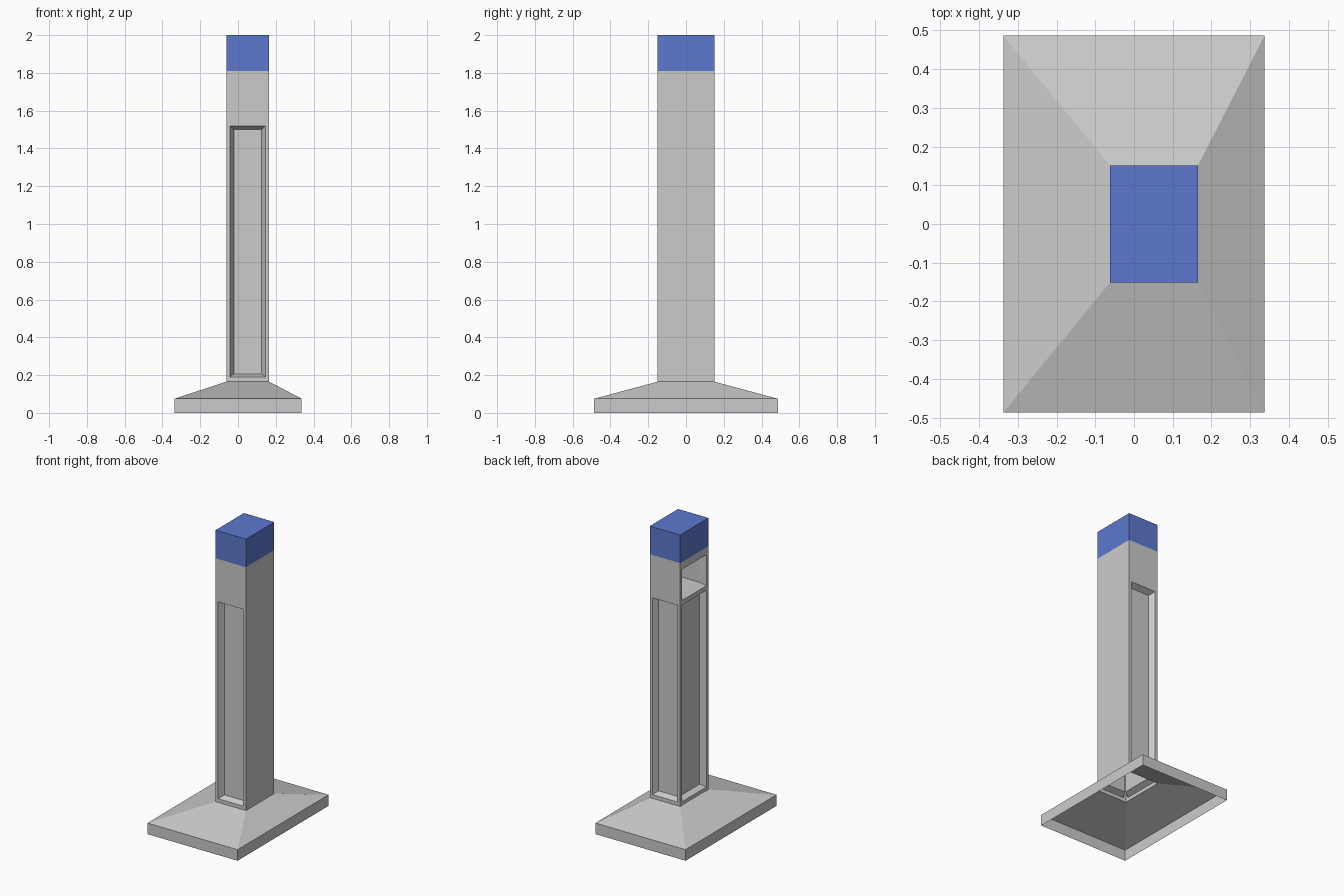
import bpy
from mathutils import Vector

if "Cube" in bpy.data.objects:
    bpy.data.objects.remove(bpy.data.objects["Cube"])

Z = Vector((0, 0, 1))
X0, X1, Y = -0.062, 0.165, 0.151      # column footprint
FOOT, NECK, TOP = 0.165, 1.81, 2.0    # column bottom, cap start, cap top


def make(name, lofts):
    """Each loft is (rings of 4 points, close_last_ring)."""
    verts, faces = [], []
    for rings, cap in lofts:
        s = len(verts)
        for r in rings:
            verts += [tuple(p) for p in r]
        for k in range(len(rings) - 1):
            a, b = s + 4 * k, s + 4 * k + 4
            for i in range(4):
                j = (i + 1) % 4
                faces.append((a + i, a + j, b + j, b + i))
        if cap:
            e = s + 4 * len(rings) - 4
            faces.append((e, e + 1, e + 2, e + 3))
    me = bpy.data.meshes.new(name)
    me.from_pydata(verts, [], faces)
    ob = bpy.data.objects.new(name, me)
    bpy.context.collection.objects.link(ob)
    return ob


def flat(x0, x1, y0, y1, z):
    return [(x0, y0, z), (x1, y0, z), (x1, y1, z), (x0, y1, z)]


def wall(center, u, half, z0, z1, steps=()):
    """Wall section; steps are (side inset, bottom z, top z, depth) rings."""
    u, c = Vector(u), Vector(center)
    n = u.cross(Z)
    rings = []
    for ins, b, t, d in [(0, z0, z1, 0), *steps]:
        w = half - ins
        rings.append([c + u * s * w + Z * z - n * d
                      for s, z in ((-1, b), (1, b), (1, t), (-1, t))])
    return rings, True


# column shell: recessed panels on three sides, deep window on the left side
panel = [(0.02, 0.19, 1.52, 0), (0.04, 0.207, 1.50, 0.037)]
window = [(0.02, 1.55, 1.76, 0), (0.04, 1.57, 1.74, 0.037), (0.04, 1.57, 1.74, 0.19)]
cx, hx = (X0 + X1) / 2, (X1 - X0) / 2
make("column", [
    wall((cx, -Y, 0), (1, 0, 0), hx, FOOT, NECK, panel),
    wall((cx, Y, 0), (-1, 0, 0), hx, FOOT, NECK, panel),
    wall((X1, 0, 0), (0, 1, 0), Y, FOOT, NECK),
    wall((X0, 0, 0), (0, -1, 0), Y, FOOT, 1.535, panel),
    wall((X0, 0, 0), (0, -1, 0), Y, 1.535, NECK, window),
])

# coloured cap
cap = make("cap", [([flat(X0, X1, -Y, Y, NECK), flat(X0, X1, -Y, Y, TOP)], True)])
blue = bpy.data.materials.new("blue")
blue.diffuse_color = (0.11, 0.19, 0.62, 1)
blue.use_nodes = True
blue.node_tree.nodes["Principled BSDF"].inputs["Base Color"].default_value = blue.diffuse_color
cap.data.materials.append(blue)

# hollow base, open underneath
make("base", [([flat(-0.337, 0.337, -0.486, 0.486, 0),
                flat(-0.337, 0.337, -0.486, 0.486, 0.075),
                flat(X0, X1, -Y, Y, FOOT)], False)])

# small tapered plate on the slope beside the column
make("base_plate", [([[(-0.098, -0.096, 0.156), (X0, -0.115, 0.167),
                       (X0, 0.115, 0.167), (-0.098, 0.096, 0.156)]], True)])
